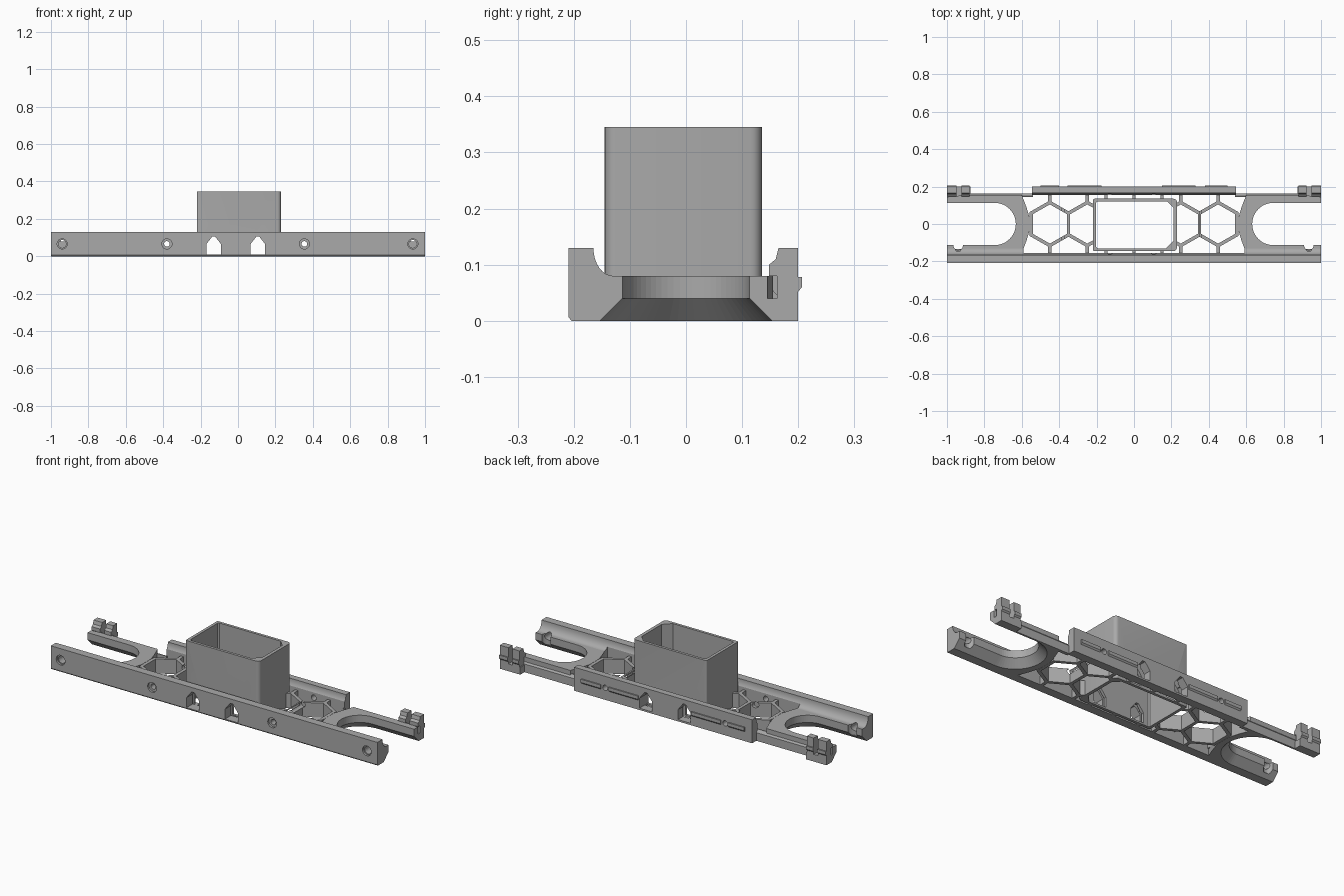
import bpy, bmesh
from math import sin, cos, pi
from mathutils import Vector

old = bpy.data.objects.get("Cube")
if old:
    bpy.data.objects.remove(old)

grey = bpy.data.materials.new("plain grey")
grey.use_nodes = True
grey.diffuse_color = (0.40, 0.40, 0.40, 1)
grey.node_tree.nodes["Principled BSDF"].inputs["Base Color"].default_value = (0.40, 0.40, 0.40, 1)

AXES = {"x": lambda u, v, w: (w, u, v),
        "y": lambda u, v, w: (u, w, v),
        "z": lambda u, v, w: (u, v, w)}


def loft(name, layers, axis="z", helper=False):
    """Solid through matching outlines; layers = [(position, points)]."""
    bm = bmesh.new()
    rings = [[bm.verts.new(AXES[axis](u, v, w)) for u, v in pts] for w, pts in layers]
    n = len(rings[0])
    for a, b in zip(rings, rings[1:]):
        for i in range(n):
            bm.faces.new((a[i], a[(i + 1) % n], b[(i + 1) % n], b[i]))
    bm.faces.new(rings[0])
    bm.faces.new(rings[-1])
    bmesh.ops.recalc_face_normals(bm, faces=bm.faces[:])
    mesh = bpy.data.meshes.new(name)
    bm.to_mesh(mesh)
    bm.free()
    mesh.materials.append(grey)
    ob = bpy.data.objects.new(name, mesh)
    bpy.context.collection.objects.link(ob)
    if helper:
        ob.hide_render = True
        ob.hide_viewport = True
        ob.display_type = "WIRE"
    return ob


def prism(name, pts, axis, a, b, helper=False):
    return loft(name, [(a, pts), (b, pts)], axis, helper)


def block(name, x, y, z):
    return prism(name, [(x[0], y[0]), (x[1], y[0]), (x[1], y[1]), (x[0], y[1])], "z", *z)


def cut(ob, *cutters):
    for c in cutters:
        m = ob.modifiers.new("cut", "BOOLEAN")
        m.operation = "DIFFERENCE"
        m.solver = "EXACT"
        m.object = c


def disc(cx, cz, r, n=24):
    return [(cx + r * cos(2 * pi * i / n), cz + r * sin(2 * pi * i / n)) for i in range(n)]


def rounded(x0, x1, y0, y1, radii, n):
    """Rectangle with a rounded (n > 1) or chamfered (n = 1) corner each."""
    pts = []
    corners = [(x1, y1, -1, -1), (x0, y1, 1, -1), (x0, y0, 1, 1), (x1, y0, -1, 1)]
    for k, ((cx, cy, sx, sy), r) in enumerate(zip(corners, radii)):
        for i in range(n + 1):
            t = (k + i / n) * pi / 2
            pts.append((cx + sx * r + r * cos(t), cy + sy * r + r * sin(t)))
    return pts


def cove(side, last):
    """Concave inner edge of a rail, from its top down, up to angle last."""
    return [(side * (0.165 - 0.035 * (1 - cos(t))), 0.13 - 0.05 * sin(t))
            for t in [last * i / 8 for i in range(9)]]


# Cutters: windows, screw holes and counterbores
windows = [prism("window_cutter", [(x - .039, .01), (x + .039, .01), (x + .039, .065),
                                   (x + .008, .105), (x - .008, .105), (x - .039, .065)],
                 "y", -.3, .3, True) for x in (-.13, .106)]
inner_x, outer_x = (-.38, .355), (-.94, .935)
inner_holes = [prism("screw_hole_cutter", disc(x, .066, .015), "y", -.3, .3, True) for x in inner_x]
outer_holes = [prism("screw_hole_cutter", disc(x, .066, .021), "y", -.3, -.05, True) for x in outer_x]
bores = [prism("counterbore_cutter", disc(x, .066, .027), "y", -.3, -.198, True)
         for x in inner_x + outer_x]
nut_slots = [prism("nut_slot_cutter", disc(x, -.113, .026), "z", .02, .2, True) for x in outer_x]

# Long front rail
front_rail = prism("front_rail", [(-.155, 0), (-.204, 0), (-.209, .006), (-.209, .13)]
                   + cove(-1, .775), "x", -1, 1)
cut(front_rail, *windows, *inner_holes, *outer_holes, *bores)

# Short back rail with snap ridges
back_rail = prism("back_rail", [(.155, 0), (.2, 0), (.2, .13)] + cove(1, .775), "x", -.545, .545)
cut(back_rail, *windows, *inner_holes)
ridge = [(.198, .05), (.207, .06), (.207, .078), (.198, .078)]
for a, b in ((-.5, -.4), (-.355, -.175), (.15, .33), (.38, .5)):
    prism("snap_ridge", ridge, "x", a, b)


def u_shape(s, r):
    arc = [(s * (.745 - r * cos(t)), r * sin(t))
           for t in [pi / 2 - pi * i / 32 for i in range(33)]]
    return arc + [(s * 1.1, -r), (s * 1.1, r)]


# Forked ends with flared U openings and clips
for s in (-1, 1):
    u_cut = loft("fork_cutter", [(-.01, u_shape(s, .163)), (.04, u_shape(s, .113)),
                                 (.1, u_shape(s, .113))], "z", True)
    edge = [(.60, .155), (.575, .09), (.56, .04), (.56, -.04), (.575, -.09), (.60, -.157)]
    fork = prism("fork_end", [(s * x, y) for x, y in edge + [(1, -.157), (1, .145), (.9, .155)]],
                 "z", 0, .08)
    cut(fork, u_cut, *outer_holes, *nut_slots)
    cove_strip = prism("front_cove", [(-.165, .035), (-.165, .13)] + cove(-1, pi / 2)[1:]
                       + [(-.13, .035)], "x", s * .59, s)
    cut(cove_strip, *outer_holes, *nut_slots)
    # Outer lip of the back arm
    lip = prism("arm_lip", [(.145, 0), (.163, 0), (.163, .045), (.15, .06), (.145, .06)],
                "x", s * .54, s * .89)
    cut(lip, u_cut)
    # Clip: a low foot with two upright hooks
    foot = block("clip_foot", sorted((s * .875, s)), (.13, .2), (0, .04))
    cut(foot, u_cut)
    hook = [(.162, .02), (.2, .02), (.2, .13), (.165, .13), (.16, .11), (.148, .1), (.148, .08), (.162, .08)]
    for a, b in ((.88, .922), (.948, 1)):
        prism("clip_hook", hook, "x", s * a, s * b)
        prism("clip_ridge", ridge, "x", s * a, s * b)


# Honeycomb webs between the rails
def web(p, q, width=.018):
    p, q = Vector(p), Vector(q)
    d = (q - p).normalized() * width / 2
    side = Vector((-d.y, d.x))
    p, q = p - d * .5, q + d * .5
    ob = prism("honeycomb_web", [p - side, q - side, q + side, p + side], "z", 0, .08)
    cut(ob, *windows, *inner_holes)


for s in (-1, 1):
    for c in (.25, .45):
        for t in (-1, 1):
            top = (s * c, t * .115)
            web(top, (s * c, t * .157))
            web(top, (s * (c + .1), t * .058))
            web(top, (s * max(c - .1, .222), t * (.058 if c > .3 else .099)))
        web((s * (c + .1), -.058), (s * (c + .1), .058))
for x in (-.15, 0, .15):
    for y in ((-.157, -.14), (.13, .157)):
        web((x, y[0]), (x, y[1]))

# Open box tower in the middle
tower = prism("box_tower", rounded(-.22, .23, -.145, .135, (.02, .008, .008, .02), 5), "z", 0, .345)
hollow = prism("tower_hollow", rounded(-.204, .212, -.13, .12, (.035, .008, .008, .04), 1),
               "z", -.1, .5, True)
cut(tower, hollow, *windows)

# Smooth the curved parts, keep hard edges
for ob in list(bpy.context.scene.objects):
    if ob.type == "MESH" and not ob.hide_render and ob.name.startswith(("box", "front", "back", "fork")):
        bpy.context.view_layer.objects.active = ob
        for o in bpy.context.selected_objects:
            o.select_set(False)
        ob.select_set(True)
        bpy.ops.object.shade_smooth_by_angle(angle=.5)
